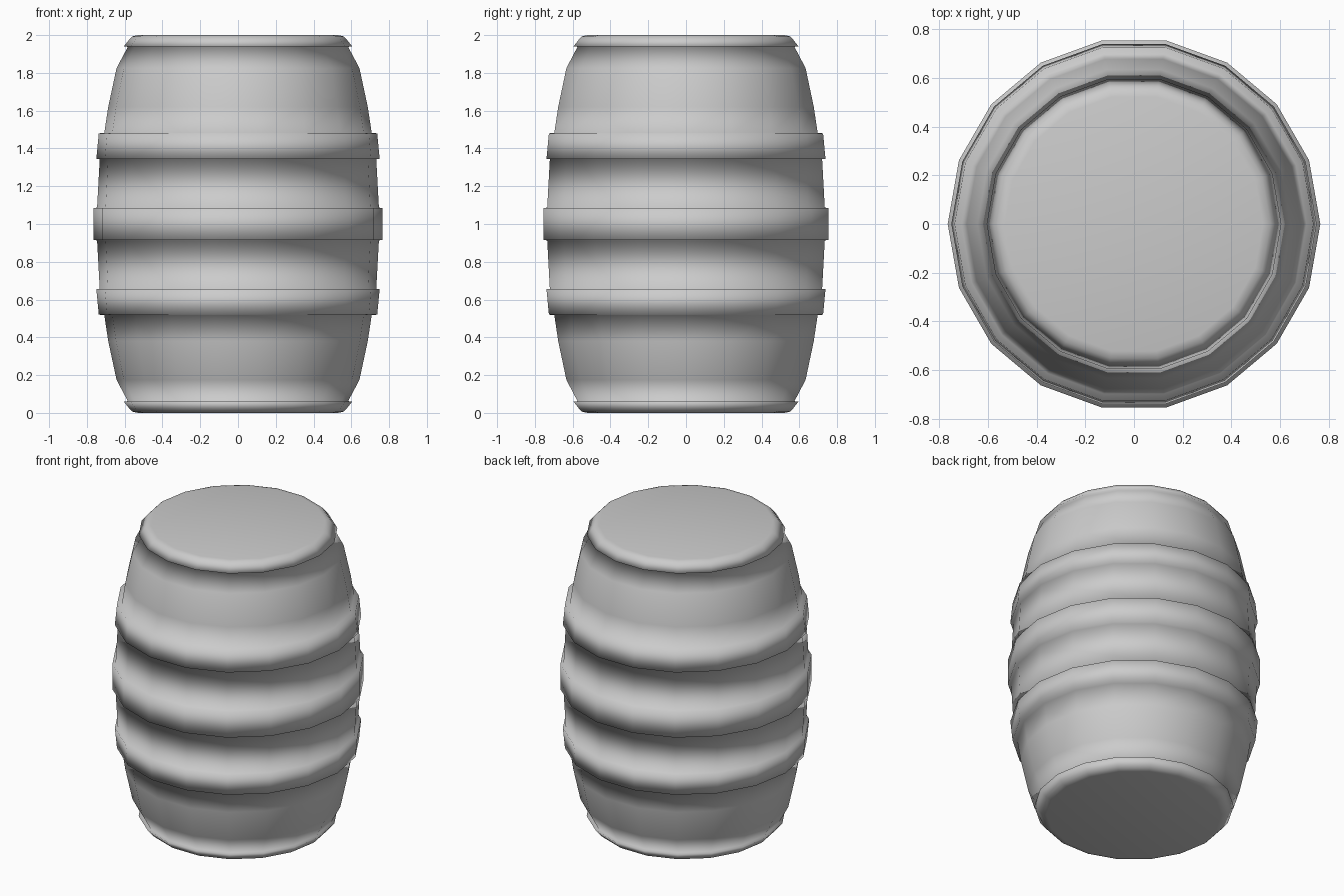
import bpy, bmesh, math

if "Cube" in bpy.data.objects:
    bpy.data.objects.remove(bpy.data.objects["Cube"])

SIDES = 18

# lower half of the barrel profile (radius, height); the upper half mirrors it
half = [
    (0.53, 0.0), (0.56, 0.007), (0.573, 0.02), (0.605, 0.06), (0.583, 0.062),  # end rim
    (0.643, 0.175), (0.687, 0.38), (0.708, 0.518),                 # lower staves
    (0.737, 0.52), (0.75, 0.655), (0.732, 0.657),                   # lower hoop
    (0.746, 0.913), (0.765, 0.916),                               # up to the middle hoop
]
profile = half + [(r, 2.0 - z) for r, z in reversed(half)]

# barrel body with its hoops, turned around z
bm = bmesh.new()
rings = []
for r, z in profile:
    rings.append([bm.verts.new((r * math.cos(2 * math.pi * i / SIDES),
                                r * math.sin(2 * math.pi * i / SIDES), z))
                  for i in range(SIDES)])
for low, high in zip(rings, rings[1:]):
    for i in range(SIDES):
        j = (i + 1) % SIDES
        bm.faces.new((low[i], low[j], high[j], high[i]))

# flat ends
bm.faces.new(rings[0][::-1])
bm.faces.new(rings[-1])
for f in bm.faces:
    f.smooth = True

mesh = bpy.data.meshes.new("barrel")
bm.to_mesh(mesh)
bm.free()
barrel = bpy.data.objects.new("barrel", mesh)
bpy.context.collection.objects.link(barrel)
